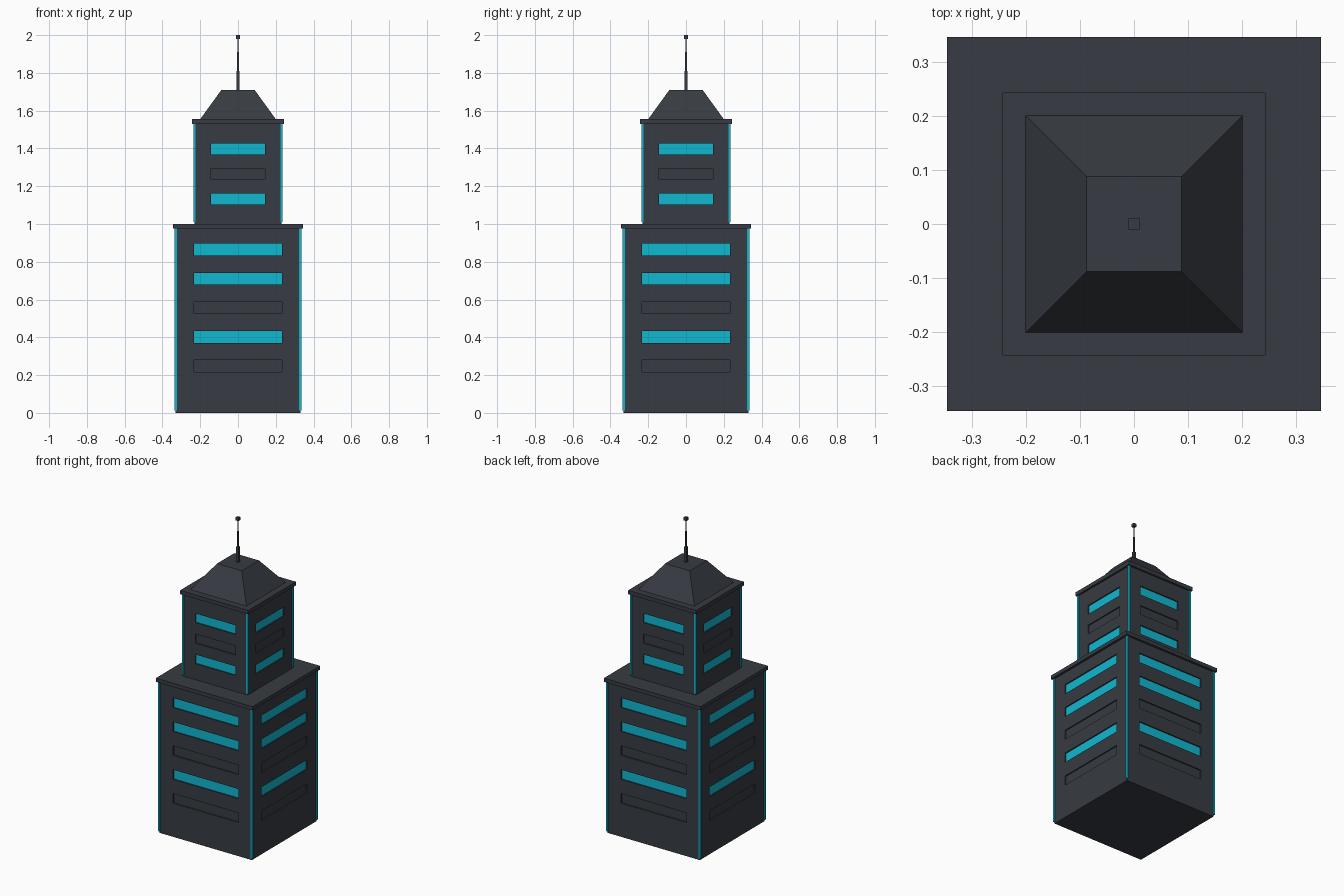
import bpy, bmesh
from mathutils import Vector

cube = bpy.data.objects.get("Cube")
if cube:
    bpy.data.objects.remove(cube, do_unlink=True)


def material(name, color):
    m = bpy.data.materials.new(name)
    m.use_nodes = True
    m.diffuse_color = (*color, 1)
    m.node_tree.nodes["Principled BSDF"].inputs["Base Color"].default_value = (*color, 1)
    return m


slate = material("dark_slate", (0.038, 0.044, 0.054))
cyan = material("bright_cyan", (0.005, 0.479, 0.63))


def finish(name, bm, *mats):
    bmesh.ops.recalc_face_normals(bm, faces=bm.faces)
    me = bpy.data.meshes.new(name)
    bm.to_mesh(me)
    bm.free()
    for m in mats:
        me.materials.append(m)
    ob = bpy.data.objects.new(name, me)
    bpy.context.collection.objects.link(ob)
    return ob


def block(half, z0, z1, x=0, y=0, top=None):
    """Square box or frustum with the given half widths."""
    bm = bmesh.new()
    bmesh.ops.create_cube(bm, size=2)
    for v in bm.verts:
        upper = v.co.z > 0
        h = top if upper and top else half
        v.co = Vector((x + v.co.x * h, y + v.co.y * h, z1 if upper else z0))
    return bm


def tier(name, half, z0, z1, rows, lit, width, height):
    """Tower section with a recessed window band per row on all four sides."""
    bm = block(half, z0, z1)

    def slice_at(co, no):
        bmesh.ops.bisect_plane(bm, geom=bm.verts[:] + bm.edges[:] + bm.faces[:],
                               plane_co=co, plane_no=no)

    for z in rows:
        for s in (-1, 1):
            slice_at((0, 0, z + s * height / 2), (0, 0, 1))
    for s in (-1, 1):
        slice_at((s * width, 0, 0), (1, 0, 0))
        slice_at((0, s * width, 0), (0, 1, 0))
    bm.normal_update()
    bands = []
    for f in bm.faces:
        c = f.calc_center_median()
        if abs(f.normal.z) > 0.5 or min(abs(c.x), abs(c.y)) > width:
            continue
        for i, z in enumerate(rows):
            if abs(c.z - z) < height / 4:
                f.material_index = 1 if i in lit else 0
                bands.append(f)
    # sink the window bands into the wall
    moves = [f.normal.copy() for f in bands]
    new = bmesh.ops.extrude_discrete_faces(bm, faces=bands)["faces"]
    for f, n in zip(new, moves):
        lit_face = f.material_index
        for v in f.verts:
            v.co -= n * 0.008
        for e in f.edges:
            for side in e.link_faces:
                side.material_index = 0
        f.material_index = lit_face
    finish(name, bm, slate, cyan)


def corner_strips(name, half, z0, z1, r):
    for sx, side in ((-1, "right"), (1, "left")):
        for sy, end in ((-1, "front"), (1, "back")):
            finish(f"{name}_{end}_{side}", block(r, z0, z1, sx * half, sy * half), cyan)


# Lower tower
tier("lower_tower", 0.33, 0, 0.98, [0.248 + 0.1543 * i for i in range(5)],
     {1, 3, 4}, 0.233, 0.062)
corner_strips("lower_strip", 0.33, 0.012, 0.975, 0.0065)
finish("lower_cornice", block(0.345, 0.976, 1.0), slate)

# Upper tower
tier("upper_tower", 0.23, 1.0, 1.54, [1.133 + 0.1325 * i for i in range(3)],
     {0, 2}, 0.143, 0.059)
corner_strips("upper_strip", 0.23, 1.01, 1.53, 0.006)
finish("upper_cornice", block(0.243, 1.53, 1.555), slate)

# Roof and antenna
finish("roof", block(0.2, 1.555, 1.71, top=0.088), slate)
finish("antenna_base", block(0.0075, 1.71, 1.81), slate)
finish("antenna_middle", block(0.005, 1.81, 1.91), slate)
finish("antenna_top", block(0.003, 1.91, 1.985), slate)
finish("antenna_tip", block(0.01, 1.98, 2.0), slate)
